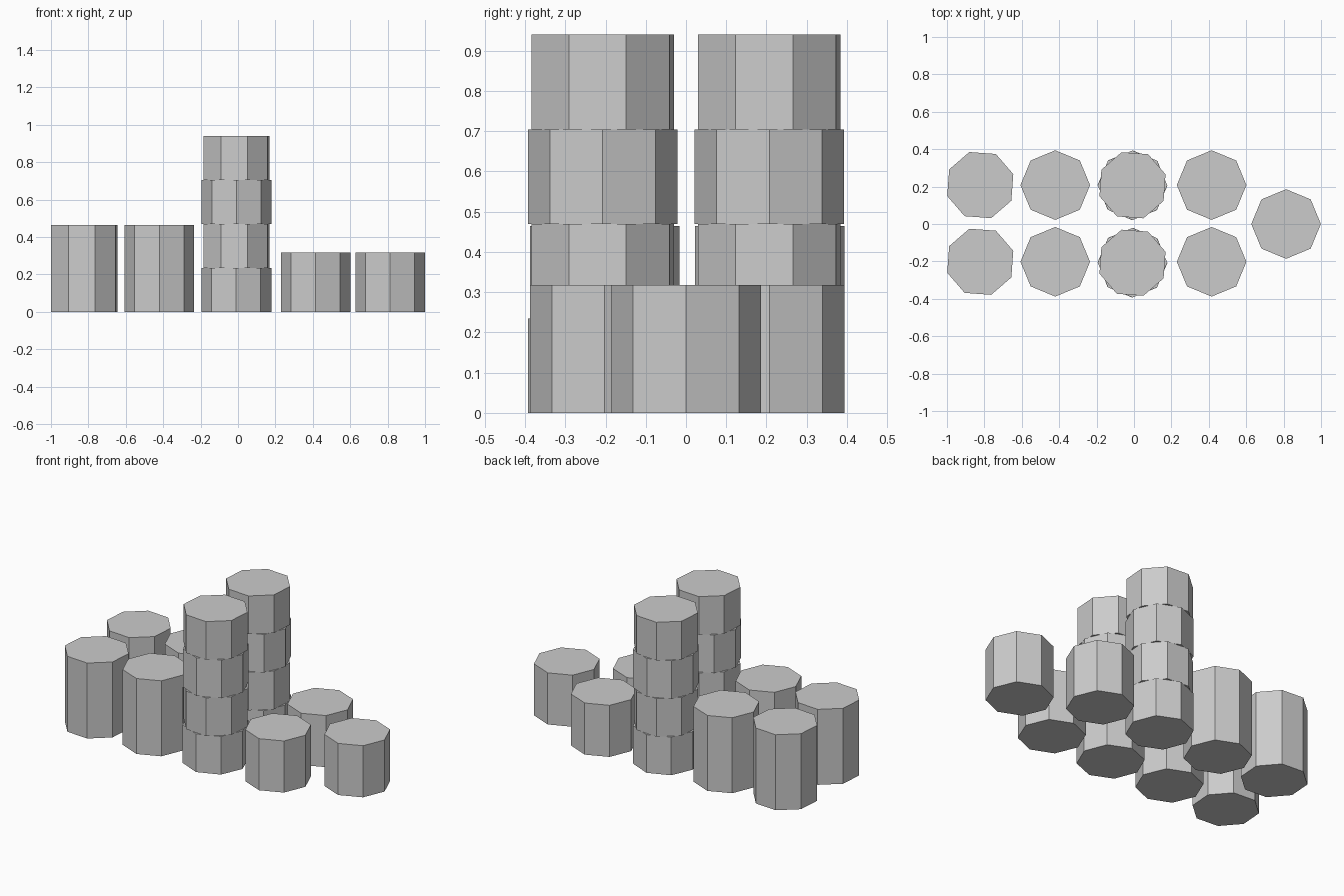
import bpy
from math import radians

if "Cube" in bpy.data.objects:
    bpy.data.objects.remove(bpy.data.objects["Cube"])

RADIUS = 0.186
TURN = 18.3  # twist of the rotated drums, degrees


def drum(name, x, y, z, height, turn=0.0):
    bpy.ops.mesh.primitive_cylinder_add(
        vertices=8, radius=RADIUS, depth=height,
        location=(x, y, z + height / 2), rotation=(0, 0, radians(turn)))
    bpy.context.object.name = name


def stack(name, x, y, height, turns):
    step = height / len(turns)
    for i, turn in enumerate(turns):
        drum(f"{name}_{i + 1}", x, y, i * step, step, turn)


for side, y in (("front", -0.202), ("back", 0.208)):
    # tall single drums on the left
    drum(f"outer_barrel_{side}", -0.822, y, 0, 0.465, TURN)
    drum(f"inner_barrel_{side}", -0.421, y, 0, 0.465)
    # low stacks of thin slabs on the right
    stack(f"slab_stack_{side}", 0.415, y, 0.318, [0] * 4)

# high central towers, alternate drums twisted
for side, y in (("front", -0.207), ("back", 0.207)):
    stack(f"tower_{side}", -0.008, y, 0.94, [-1, TURN, 0, TURN])

# lone slab stack at the right end
stack("slab_stack_end", 0.813, 0, 0.318, [0] * 4)
